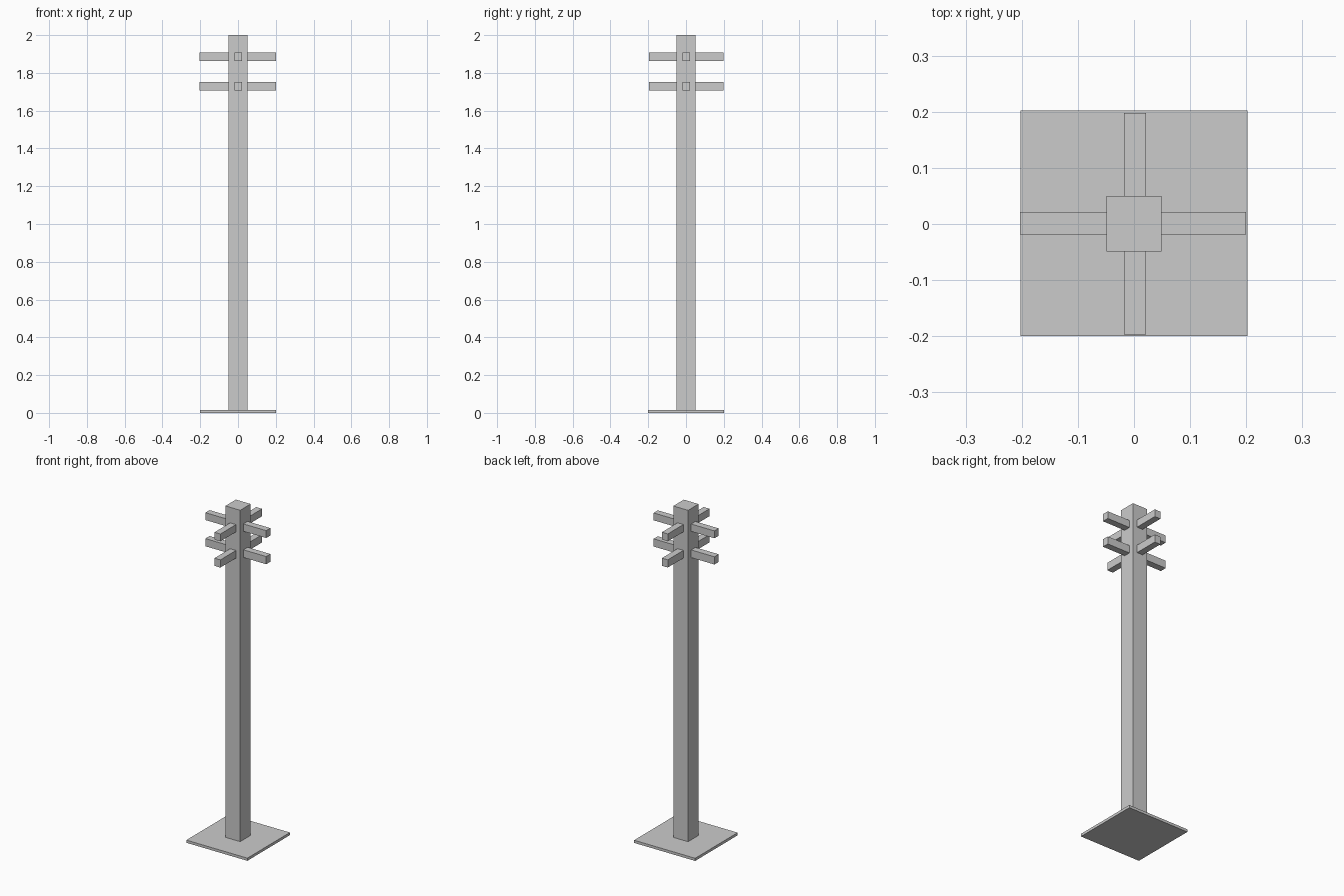
import bpy

if "Cube" in bpy.data.objects:
    bpy.data.objects.remove(bpy.data.objects["Cube"])


def box(name, lo, hi):
    """Axis-aligned box between two corners."""
    centre = [(a + b) / 2 for a, b in zip(lo, hi)]
    bpy.ops.mesh.primitive_cube_add(size=1, location=centre)
    obj = bpy.context.object
    obj.name = name
    obj.scale = [b - a for a, b in zip(lo, hi)]
    bpy.ops.object.transform_apply(location=False, rotation=False, scale=True)
    return obj


# Base plate and post
box("base_plate", (-0.202, -0.2, 0), (0.202, 0.202, 0.016))
box("post", (-0.049, -0.049, 0.016), (0.049, 0.05, 2.0))

# Two tiers of four pegs, one on each face of the post
for tier, (z0, z1) in {"lower": (1.706, 1.752), "upper": (1.863, 1.907)}.items():
    box(f"{tier}_peg_left", (-0.203, -0.019, z0), (-0.049, 0.021, z1))
    box(f"{tier}_peg_right", (0.049, -0.019, z0), (0.2, 0.021, z1))
    box(f"{tier}_peg_front", (-0.018, -0.197, z0), (0.021, -0.049, z1))
    box(f"{tier}_peg_back", (-0.018, 0.05, z0), (0.021, 0.198, z1))
